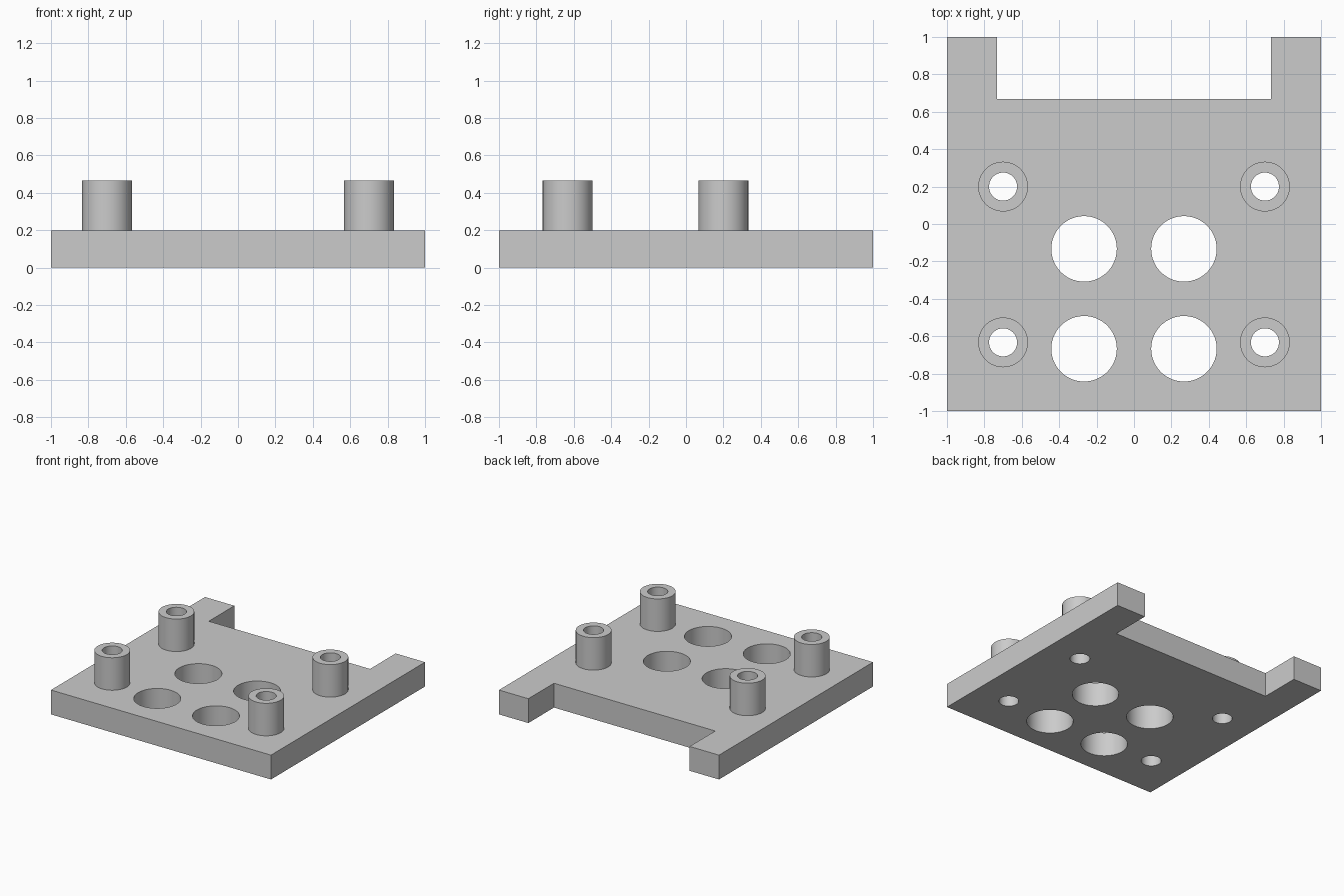
import bpy, bmesh, math
from mathutils import Matrix

if "Cube" in bpy.data.objects:
    bpy.data.objects.remove(bpy.data.objects["Cube"])

grey = bpy.data.materials.new("light grey")
grey.diffuse_color = (0.6, 0.6, 0.6, 1)
grey.use_nodes = True
grey.node_tree.nodes["Principled BSDF"].inputs["Base Color"].default_value = grey.diffuse_color


def make_object(name, bm):
    bmesh.ops.recalc_face_normals(bm, faces=bm.faces)
    mesh = bpy.data.meshes.new(name)
    bm.to_mesh(mesh)
    bm.free()
    mesh.materials.append(grey)
    ob = bpy.data.objects.new(name, mesh)
    bpy.context.collection.objects.link(ob)
    return ob


def cylinders(name, specs, z0, z1):
    """Vertical cylinders (x, y, radius), mirrored across x = 0."""
    bm = bmesh.new()
    for x, y, r in specs:
        for side in (-1, 1):
            bmesh.ops.create_cone(
                bm, cap_ends=True, segments=96, radius1=r, radius2=r, depth=z1 - z0,
                matrix=Matrix.Translation((side * x, y, (z0 + z1) / 2)))
    return make_object(name, bm)


# Base plate with a wide notch in the back edge
half = [(1, -1), (1, 1), (0.733, 1), (0.733, 0.667)]
outline = half + [(-x, y) for x, y in reversed(half)]
bm = bmesh.new()
face = bm.faces.new([bm.verts.new((x, y, 0)) for x, y in outline])
top = bmesh.ops.extrude_face_region(bm, geom=[face])["geom"]
bmesh.ops.translate(bm, vec=(0, 0, 0.2),
                    verts=[v for v in top if isinstance(v, bmesh.types.BMVert)])
plate = make_object("mounting_plate", bm)

# Standoff posts, and cutters for screw holes and large round openings
post_y = (0.2, -0.633)
posts = cylinders("standoff_posts", [(0.7, y, 0.133) for y in post_y], 0.1, 0.467)
holes = [(0.7, y, 0.075) for y in post_y] + [(0.267, y, 0.175) for y in (-0.133, -0.667)]
cutter = cylinders("hole_cutter", holes, -0.2, 0.7)

for operation, other in (("UNION", posts), ("DIFFERENCE", cutter)):
    mod = plate.modifiers.new(operation.lower(), "BOOLEAN")
    mod.operation = operation
    mod.solver = "EXACT"
    mod.object = other

# Bake the result and remove the helpers
bpy.context.view_layer.update()
result = bpy.data.meshes.new_from_object(
    plate.evaluated_get(bpy.context.evaluated_depsgraph_get()))
plate.modifiers.clear()
plate.data = result
result.materials.clear()
result.materials.append(grey)
for p in result.polygons:
    p.material_index = 0
for ob in (posts, cutter):
    bpy.data.objects.remove(ob)

bpy.context.view_layer.objects.active = plate
plate.select_set(True)
bpy.ops.object.shade_smooth_by_angle(angle=math.radians(30))
